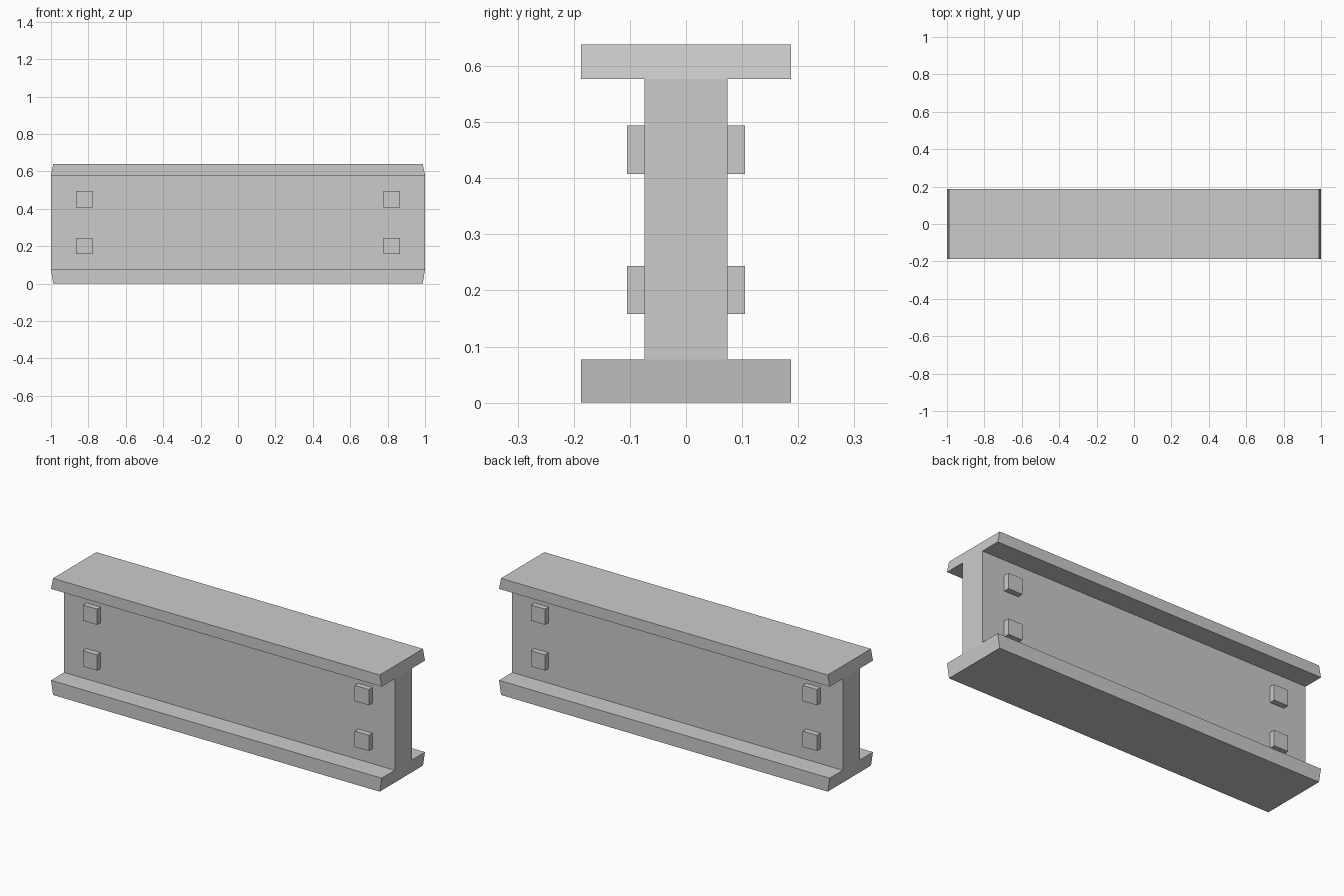
import bpy, bmesh

# Remove the default cube
cube = bpy.data.objects.get("Cube")
if cube:
    bpy.data.objects.remove(cube, do_unlink=True)

# Single steel colour
steel = bpy.data.materials.new("grey_steel")
steel.use_nodes = True
GREY = (0.6, 0.6, 0.6, 1)
steel.diffuse_color = GREY
steel.node_tree.nodes["Principled BSDF"].inputs["Base Color"].default_value = GREY


def finish(name, bm):
    bmesh.ops.recalc_face_normals(bm, faces=bm.faces[:])
    mesh = bpy.data.meshes.new(name)
    bm.to_mesh(mesh)
    bm.free()
    mesh.materials.append(steel)
    obj = bpy.data.objects.new(name, mesh)
    bpy.context.collection.objects.link(obj)
    return obj


def box(name, x, y, z):
    """Box from (min, max) ranges."""
    bm = bmesh.new()
    bmesh.ops.create_cube(bm, size=1)
    for v in bm.verts:
        v.co = [r[0] if c < 0 else r[1] for c, r in zip(v.co, (x, y, z))]
    return finish(name, bm)


# I-shaped girder: one cross-section extruded along x
HALF_WIDTH, HALF_WEB = 0.187, 0.074
HEIGHT, TOP_UNDER, BASE_TOP = 0.638, 0.577, 0.077
side = [(HALF_WIDTH, 0), (HALF_WIDTH, BASE_TOP), (HALF_WEB, BASE_TOP),
        (HALF_WEB, TOP_UNDER), (HALF_WIDTH, TOP_UNDER), (HALF_WIDTH, HEIGHT)]
section = side + [(-y, z) for y, z in reversed(side)]
bm = bmesh.new()


def end_x(z):
    """Flange ends slope inward toward the outer faces."""
    return 0.988 if z in (0, HEIGHT) else 1.0


rings = [[bm.verts.new((s * end_x(z), y, z)) for y, z in section] for s in (-1, 1)]
n = len(section)
for i in range(n):
    j = (i + 1) % n
    bm.faces.new((rings[0][i], rings[0][j], rings[1][j], rings[1][i]))
# End caps: base flange, web and top flange
for ring in rings:
    bm.faces.new([ring[i] for i in (0, 1, 2, 9, 10, 11)])
    bm.faces.new([ring[i] for i in (2, 3, 8, 9)])
    bm.faces.new([ring[i] for i in (3, 4, 5, 6, 7, 8)])
finish("girder", bm)

# Square bolt heads on both faces of the web
BOLT = 0.043
for side_name, ys in (("front", (-0.105, -HALF_WEB)), ("back", (HALF_WEB, 0.105))):
    for end_name, x in (("right", -0.822), ("left", 0.822)):
        for level, z in (("lower", 0.201), ("upper", 0.451)):
            box(f"{side_name}_{end_name}_{level}_bolt",
                (x - BOLT, x + BOLT), ys, (z - BOLT, z + BOLT))
